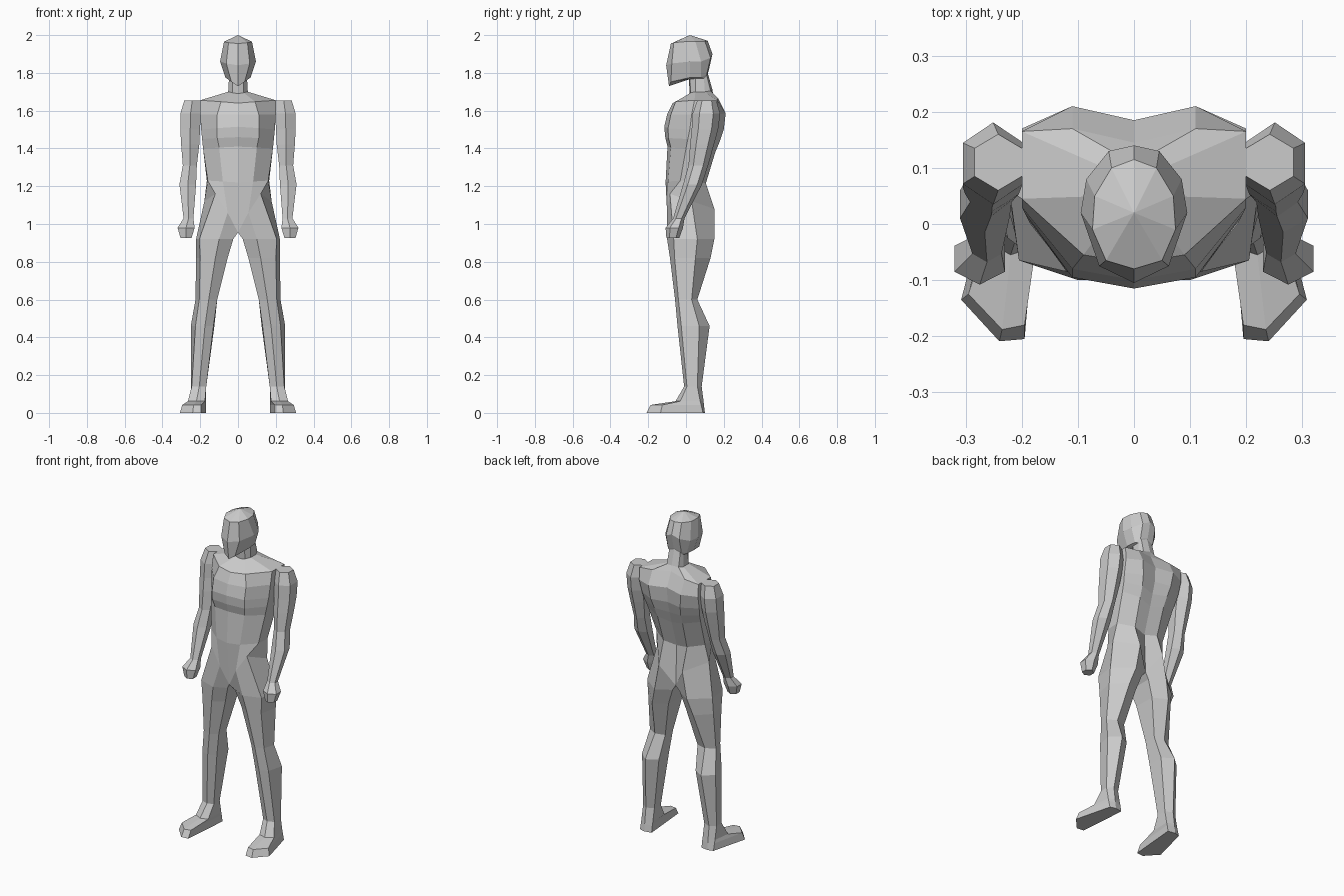
import bpy, bmesh, math


def ring(zf, zs, zb, yf, front, side_f, side_b, back, yb):
    """Half cross-section from front centre, round the +x side, to back centre."""
    zq, zr = (zf + zs) / 2, (zs + zb) / 2
    return [(0, yf, zf), (*front, zq), (*side_f, zs), (*side_b, zs), (*back, zr), (0, yb, zb)]


def hexagon(cx, cy, z, rx, ry):
    """Six-sided section with flat faces towards +x and -x."""
    return [(cx + rx / 0.866 * math.cos(a), cy + ry * math.sin(a), z)
            for a in (math.radians(30 + 60 * k) for k in range(6))]


def loft(name, rings, closed, cap_top=False, cap_bottom=False):
    """Skin the rings (listed top to bottom) and mirror the result across x = 0."""
    bm = bmesh.new()
    rows = [[bm.verts.new(p) for p in r] for r in rings]
    n = len(rings[0])
    for up, lo in zip(rows, rows[1:]):
        for i in range(n if closed else n - 1):
            j = (i + 1) % n
            bm.faces.new((up[i], lo[i], lo[j], up[j]))
    if cap_top:
        bm.faces.new(rows[0])
    if cap_bottom:
        bm.faces.new(rows[-1][::-1])
    bmesh.ops.remove_doubles(bm, verts=bm.verts, dist=0.0005)
    mesh = bpy.data.meshes.new(name)
    bm.to_mesh(mesh)
    bm.free()
    obj = bpy.data.objects.new(name, mesh)
    bpy.context.collection.objects.link(obj)
    mirror = obj.modifiers.new("Mirror", 'MIRROR')
    mirror.use_clip = True
    return obj


# Shared seams: neck base, and the V-shaped hip line
neck_base = ring(1.69, 1.70, 1.71, 0.02, (0.03, 0.025), (0.052, 0.05), (0.052, 0.10), (0.04, 0.13), 0.14)
hip_line = [(0, -0.085, 0.955), (0.055, -0.10, 1.06), (0.12, -0.085, 1.16),
            (0.178, 0.03, 1.12), (0.08, 0.15, 1.08), (0, 0.10, 0.955)]

# Head and neck
loft("head", [
    [(0, 0.02, 2.0)] * 6,
    ring(1.955, 1.965, 1.97, -0.08, (0.05, -0.065), (0.074, -0.01), (0.07, 0.05), (0.04, 0.10), 0.115),
    ring(1.84, 1.86, 1.90, -0.105, (0.062, -0.075), (0.095, 0.02), (0.085, 0.08), (0.045, 0.13), 0.14),
    ring(1.73, 1.775, 1.81, -0.09, (0.035, -0.08), (0.066, 0.02), (0.06, 0.08), (0.045, 0.11), 0.12),
    ring(1.765, 1.77, 1.80, 0.015, (0.03, 0.02), (0.048, 0.05), (0.048, 0.095), (0.038, 0.11), 0.115),
    neck_base,
], closed=False)

# Torso: shoulders, chest, ribs, waist, hips
loft("torso", [
    neck_base,
    ring(1.64, 1.655, 1.675, -0.07, (0.09, -0.055), (0.20, 0.045), (0.20, 0.165), (0.11, 0.17), 0.145),
    ring(1.58, 1.58, 1.59, -0.10, (0.11, -0.08), (0.20, 0.03), (0.20, 0.17), (0.11, 0.21), 0.185),
    ring(1.515, 1.50, 1.50, -0.115, (0.11, -0.095), (0.195, 0.02), (0.195, 0.15), (0.10, 0.20), 0.18),
    ring(1.46, 1.45, 1.43, -0.11, (0.11, -0.093), (0.19, 0.01), (0.187, 0.135), (0.09, 0.18), 0.16),
    ring(1.41, 1.40, 1.36, -0.098, (0.10, -0.08), (0.185, 0.0), (0.18, 0.115), (0.085, 0.155), 0.14),
    ring(1.22, 1.23, 1.20, -0.108, (0.08, -0.095), (0.16, -0.03), (0.165, 0.05), (0.08, 0.105), 0.09),
    hip_line,
], closed=False)

# Legs and feet: each row is a height and six section points
leg_rows = [
    (0.92, (0.025, -0.065), (0.10, -0.10), (0.205, -0.065), (0.222, 0.06), (0.11, 0.15), (0.025, 0.095)),
    (0.82, (0.055, -0.045), (0.12, -0.085), (0.20, -0.06), (0.222, 0.05), (0.14, 0.13), (0.06, 0.085)),
    (0.60, (0.11, -0.03), (0.155, -0.058), (0.205, -0.04), (0.225, 0.03), (0.17, 0.06), (0.11, 0.045)),
    (0.46, (0.13, -0.02), (0.175, -0.045), (0.225, -0.025), (0.25, 0.07), (0.19, 0.125), (0.125, 0.085)),
    (0.14, (0.168, 0.005), (0.205, -0.01), (0.245, 0.005), (0.25, 0.06), (0.215, 0.083), (0.17, 0.065)),
    (0.062, (0.175, -0.04), (0.22, -0.055), (0.265, -0.03), (0.25, 0.075), (0.215, 0.093), (0.17, 0.08)),
    (0.042, (0.195, -0.18), (0.235, -0.188), (0.295, -0.125), (0.25, 0.08), (0.215, 0.095), (0.17, 0.085)),
    (0.0, (0.195, -0.205), (0.24, -0.209), (0.308, -0.135), (0.25, 0.09), (0.215, 0.10), (0.17, 0.092)),
]
legs = [hip_line] + [[(*p, z) for p in pts] for z, *pts in leg_rows]
loft("legs", legs, closed=True, cap_bottom=True)

# Arms and fists: centre x, centre y, height, half width, half depth
arm_rows = [
    (0.242, 0.11, 1.655, 0.042, 0.05),
    (0.251, 0.108, 1.585, 0.054, 0.073),
    (0.253, 0.10, 1.50, 0.052, 0.07),
    (0.253, 0.085, 1.42, 0.048, 0.063),
    (0.255, 0.065, 1.31, 0.037, 0.052),
    (0.266, 0.035, 1.21, 0.044, 0.05),
    (0.262, -0.038, 1.03, 0.026, 0.03),
    (0.275, -0.062, 0.98, 0.045, 0.046),
    (0.275, -0.07, 0.925, 0.029, 0.034),
]
loft("arms", [hexagon(*r) for r in arm_rows], closed=True, cap_top=True, cap_bottom=True)
